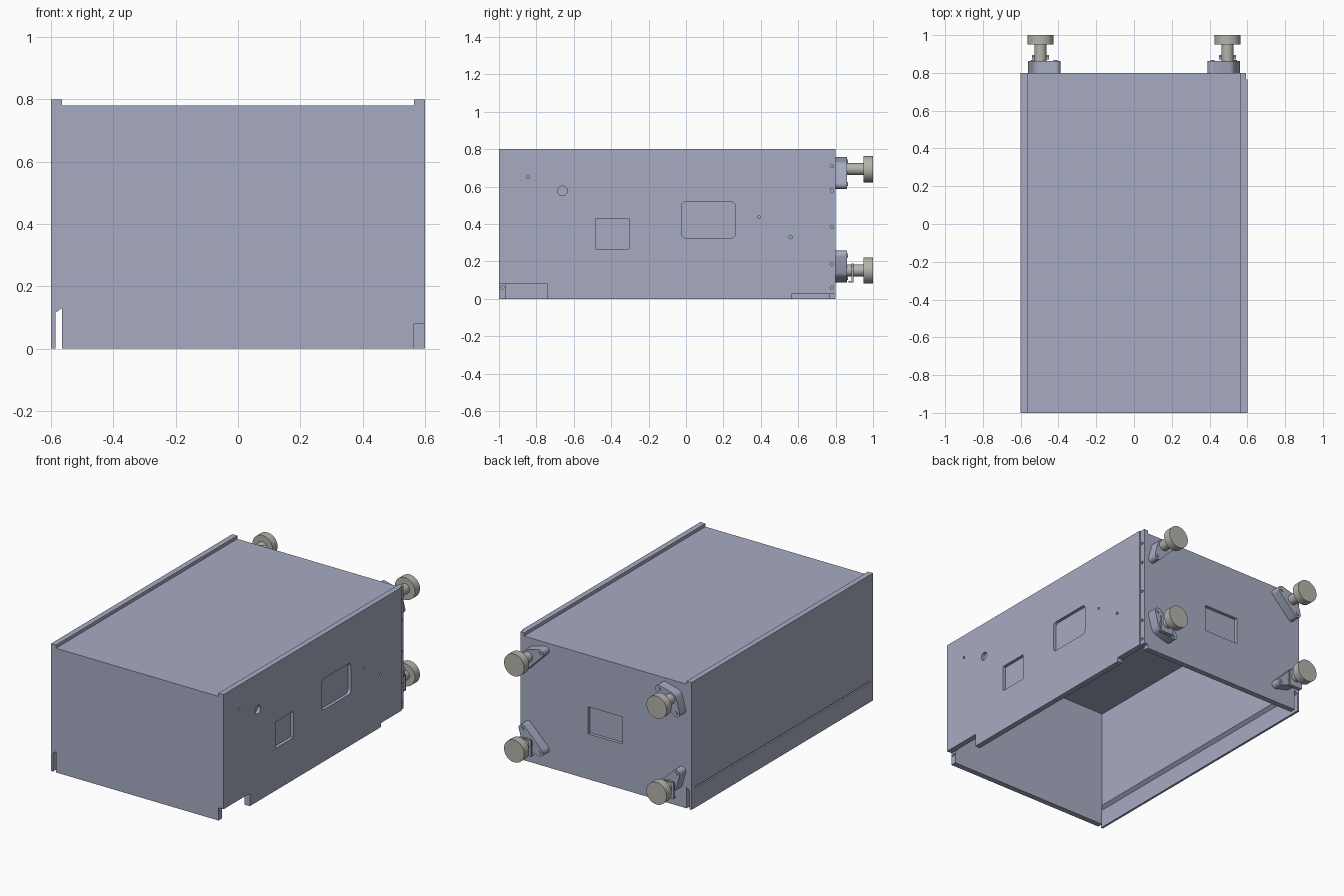
import bpy, bmesh, math
from mathutils import Matrix, Vector

cube = bpy.data.objects.get("Cube")
if cube:
    bpy.data.objects.remove(cube, do_unlink=True)


def material(name, rgb):
    m = bpy.data.materials.new(name)
    m.use_nodes = True
    m.diffuse_color = (*rgb, 1)
    m.node_tree.nodes["Principled BSDF"].inputs["Base Color"].default_value = (*rgb, 1)
    return m


BLUE = material("blue grey sheet metal", (0.385, 0.41, 0.54))
GREY = material("warm grey steel", (0.46, 0.45, 0.41))


def finish(name, bm, mat, smooth=False):
    bmesh.ops.recalc_face_normals(bm, faces=bm.faces)
    me = bpy.data.meshes.new(name)
    bm.to_mesh(me)
    bm.free()
    me.materials.append(mat)
    ob = bpy.data.objects.new(name, me)
    bpy.context.collection.objects.link(ob)
    if smooth:
        bpy.ops.object.select_all(action='DESELECT')
        ob.select_set(True)
        bpy.context.view_layer.objects.active = ob
        bpy.ops.object.shade_smooth_by_angle(angle=math.radians(35))
    return ob


def add_box(bm, x, y, z):
    mat = Matrix.Translation([(a + b) / 2 for a, b in (x, y, z)])
    mat = mat @ Matrix.Diagonal((x[1] - x[0], y[1] - y[0], z[1] - z[0], 1))
    bmesh.ops.create_cube(bm, size=1, matrix=mat)


def box(name, x, y, z, mat=BLUE):
    bm = bmesh.new()
    add_box(bm, x, y, z)
    return finish(name, bm, mat)


def add_cylinder(bm, axis, centre, r, length, n=32):
    rot = Vector((0, 0, 1)).rotation_difference(Vector(axis)).to_matrix().to_4x4()
    bmesh.ops.create_cone(bm, cap_ends=True, segments=n, radius1=r, radius2=r,
                          depth=length, matrix=Matrix.Translation(centre) @ rot)


def prism_y(name, profile, y0, y1):
    """Extrude an (x, z) outline along y."""
    bm = bmesh.new()
    face = bm.faces.new([bm.verts.new((x, y0, z)) for x, z in profile])
    ext = bmesh.ops.extrude_face_region(bm, geom=[face])
    verts = [v for v in ext["geom"] if isinstance(v, bmesh.types.BMVert)]
    bmesh.ops.translate(bm, vec=(0, y1 - y0, 0), verts=verts)
    return finish(name, bm, BLUE)


def cut(ob, bm):
    """Subtract the shape in bm from ob."""
    cutter = finish("cutter", bm, BLUE)
    cutter.hide_render = True
    mod = ob.modifiers.new("cut", 'BOOLEAN')
    mod.operation, mod.solver, mod.object = 'DIFFERENCE', 'EXACT', cutter
    bpy.context.view_layer.objects.active = ob
    bpy.ops.object.modifier_apply(modifier=mod.name)
    bpy.data.objects.remove(cutter, do_unlink=True)


T = 0.035            # sheet thickness
W, Y0, Y1, H = 0.6, -1.0, 0.8, 0.8
IN = W - T

# Case panels: the side walls rise above the lid as rails
box("lid", (-IN, IN), (Y0, Y1), (0.75, 0.78))
front = box("front_panel", (-IN, IN), (Y0, Y0 + T), (0, 0.75))
back = box("back_panel", (-IN, IN), (Y1 - T, Y1), (0, 0.75))
right = box("window_side_wall", (IN, W), (Y0, Y1), (0, H))
left = prism_y("plain_side_wall",
               [(-W, 0), (-W, H), (-IN, H), (-IN, 0.13), (-W + 0.014, 0.115), (-W + 0.014, 0)],
               Y0, Y1)

# Corner notches and the set-back rear strip of the window side wall
for x, y, z in (((0.5, 0.7), (-1.1, -0.74), (-0.1, 0.08)),
                ((0.5, 0.7), (0.565, 0.9), (-0.1, 0.025)),
                ((0.592, 0.7), (0.765, 0.9), (-0.1, 0.9))):
    bm = bmesh.new()
    add_box(bm, x, y, z)
    cut(right, bm)

# Square recess in the window side wall
bm = bmesh.new()
add_box(bm, (0.58, 0.7), (-0.485, -0.305), (0.265, 0.43))
cut(right, bm)

# Rounded recess in the window side wall
bm = bmesh.new()
for cy in (0.0, 0.24):
    for cz in (0.35, 0.495):
        for x in (0.58, 0.7):
            for i in range(16):
                a = math.tau * i / 16
                bm.verts.new((x, cy + 0.025 * math.cos(a), cz + 0.025 * math.sin(a)))
hull = bmesh.ops.convex_hull(bm, input=bm.verts)
bmesh.ops.delete(bm, geom=[v for v in bm.verts if not v.link_faces], context='VERTS')
bmesh.ops.dissolve_limit(bm, angle_limit=0.01, verts=bm.verts, edges=bm.edges)
cut(right, bm)

# Round holes in the window side wall
bm = bmesh.new()
holes = [(-0.66, 0.577, 0.026), (-0.845, 0.65, 0.008), (0.39, 0.437, 0.007), (0.56, 0.33, 0.009)]
holes += [(0.78, z, 0.009) for z in (0.06, 0.185, 0.385, 0.58, 0.71)]
for y, z, r in holes:
    add_cylinder(bm, (1, 0, 0), (0.63, y, z), r, 0.1, 24)
cut(right, bm)

# Screw hole in the exposed end of the front panel
bm = bmesh.new()
add_cylinder(bm, (1, 0, 0), (IN, -0.982, 0.06), 0.009, 0.04, 16)
cut(front, bm)

# Recess in the back panel
bm = bmesh.new()
add_box(bm, (-0.12, 0.12), (0.78, 0.9), (0.285, 0.455))
cut(back, bm)

# Long slot low on the plain side wall
bm = bmesh.new()
add_box(bm, (-0.7, -0.59), (-0.97, 0.765), (0.122, 0.132))
cut(left, bm)


def knob_set(sx, sz, kz, name):
    """Corner bracket with screws, shaft and round knob; sx, sz point outward."""
    kx = sx * 0.495
    ears = [(kx + sx * 0.04, kz - sz * 0.08), (kx - sx * 0.08, kz + sz * 0.04)]
    bm = bmesh.new()
    for x, z, r in [(*ears[0], 0.025), (*ears[1], 0.025), (kx, kz, 0.042)]:
        for y in (0.8, 0.862):
            for i in range(24):
                a = math.tau * i / 24
                bm.verts.new((x + r * math.cos(a), y, z + r * math.sin(a)))
    bmesh.ops.convex_hull(bm, input=bm.verts)
    bmesh.ops.delete(bm, geom=[v for v in bm.verts if not v.link_faces], context='VERTS')
    bmesh.ops.dissolve_limit(bm, angle_limit=0.01, verts=bm.verts, edges=bm.edges)
    finish(name + "_bracket", bm, BLUE, True)

    bm = bmesh.new()
    for x, z in ears:
        add_cylinder(bm, (0, 1, 0), (x, 0.863, z), 0.011, 0.008, 16)
    finish(name + "_bracket_screws", bm, BLUE, True)

    bm = bmesh.new()
    add_cylinder(bm, (0, 1, 0), (kx, 0.906, kz), 0.032, 0.092)
    finish(name + "_shaft", bm, GREY, True)

    bm = bmesh.new()
    add_cylinder(bm, (0, 1, 0), (kx, 0.975, kz), 0.07, 0.05, 48)
    finish(name + "_knob", bm, GREY, True)

    # Retaining clip hanging on the lower shafts
    if sz < 0:
        bm = bmesh.new()
        add_box(bm, (kx - 0.045, kx + 0.045), (0.885, 0.895), (0.088, 0.19))
        add_box(bm, (kx - 0.045, kx + 0.045), (0.87, 0.885), (0.088, 0.095))
        finish(name + "_clip", bm, BLUE)


for sx, side in ((1, "left"), (-1, "right")):
    knob_set(sx, 1, 0.693, "upper_" + side)
    knob_set(sx, -1, 0.152, "lower_" + side)
